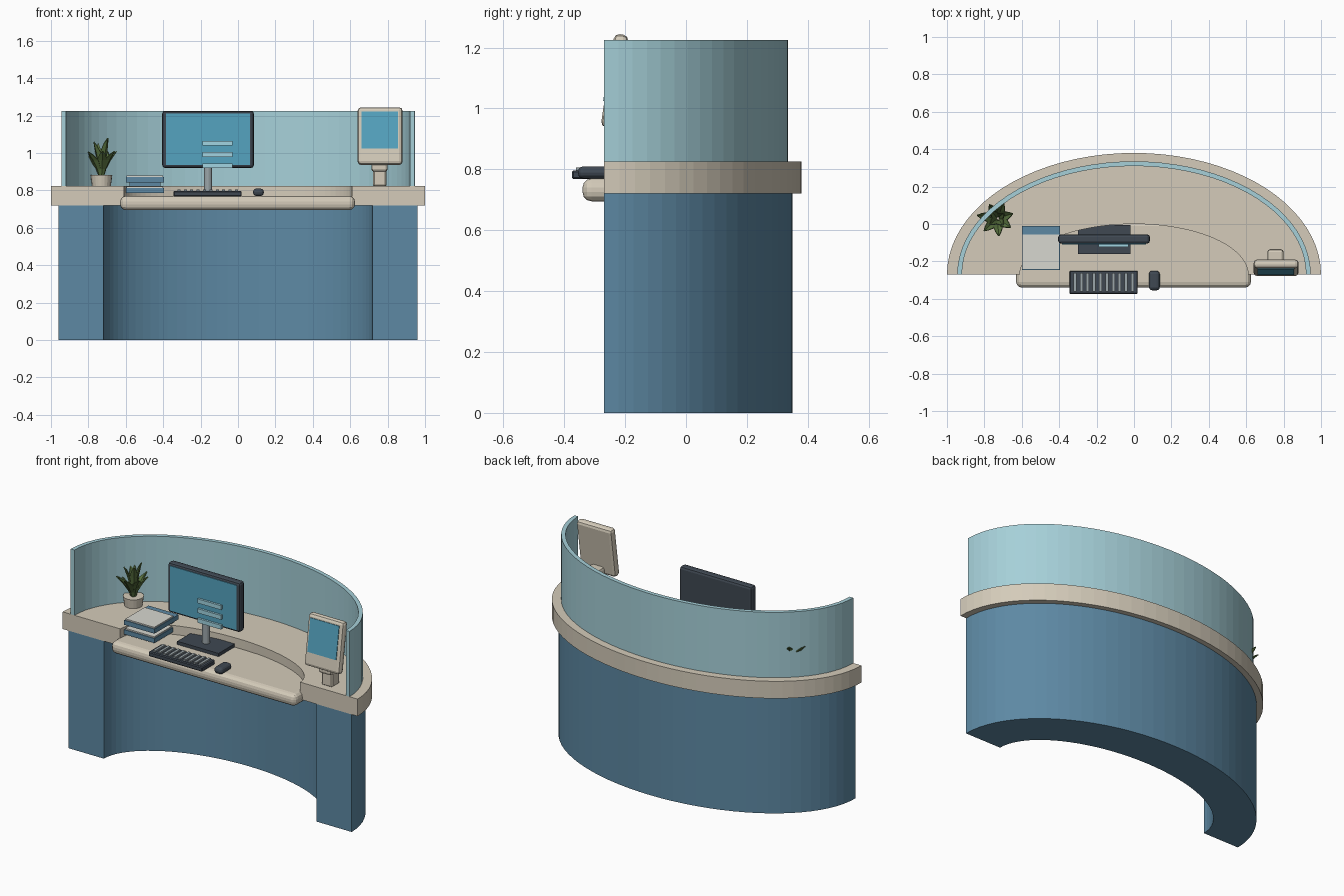
import bpy, bmesh, math, random
from mathutils import Matrix, Vector

if "Cube" in bpy.data.objects:
    bpy.data.objects.remove(bpy.data.objects["Cube"])

random.seed(4)


def material(name, r, g, b):
    m = bpy.data.materials.new(name)
    m.diffuse_color = (r, g, b, 1)
    m.use_nodes = True
    m.node_tree.nodes["Principled BSDF"].inputs["Base Color"].default_value = m.diffuse_color
    return m


BLUE = material("blue", 0.11, 0.25, 0.37)
GLASS = material("pale_blue", 0.38, 0.63, 0.69)
CREAM = material("cream", 0.66, 0.60, 0.49)
PAPER = material("paper", 0.68, 0.68, 0.63)
DARK = material("dark", 0.05, 0.065, 0.085)
GREY = material("grey", 0.33, 0.38, 0.40)
SCREEN = material("screen", 0.09, 0.37, 0.53)
LINE = material("screen_line", 0.36, 0.66, 0.76)
GREEN = material("green", 0.10, 0.17, 0.05)


def finish(name, bm, mat):
    bmesh.ops.recalc_face_normals(bm, faces=bm.faces)
    me = bpy.data.meshes.new(name)
    bm.to_mesh(me)
    bm.free()
    me.materials.append(mat)
    ob = bpy.data.objects.new(name, me)
    bpy.context.collection.objects.link(ob)
    return ob


def box(name, x, y, z, mat, bevel=0, seg=2, tilt=None):
    """Box from (min, max) ranges; tilt = (angle, pivot) turns it about x."""
    bm = bmesh.new()
    bmesh.ops.create_cube(bm, size=1)
    bmesh.ops.scale(bm, vec=(x[1] - x[0], y[1] - y[0], z[1] - z[0]), verts=bm.verts)
    bmesh.ops.translate(bm, vec=(sum(x) / 2, sum(y) / 2, sum(z) / 2), verts=bm.verts)
    if bevel:
        bmesh.ops.bevel(bm, geom=bm.edges[:], offset=bevel, segments=seg,
                        profile=0.5, affect='EDGES')
    if tilt:
        bmesh.ops.rotate(bm, cent=tilt[1], matrix=Matrix.Rotation(tilt[0], 3, 'X'),
                         verts=bm.verts)
    return finish(name, bm, mat)


def cylinder(name, loc, r1, r2, depth, mat, sides=16):
    bm = bmesh.new()
    bmesh.ops.create_cone(bm, cap_ends=True, segments=sides, radius1=r1, radius2=r2,
                          depth=depth, matrix=Matrix.Translation(loc))
    return finish(name, bm, mat)


def half_ring(name, outer, inner, z, mat, n=40):
    """Half-elliptical wall, open to the front at y = -0.27."""
    bm = bmesh.new()
    rows = []
    for i in range(n + 1):
        a = math.pi * i / n
        rows.append([bm.verts.new((r[0] * math.cos(a), -0.27 + r[1] * math.sin(a), h))
                     for r, h in ((outer, z[0]), (outer, z[1]), (inner, z[1]), (inner, z[0]))])
    for p, q in zip(rows, rows[1:]):
        for k in range(4):
            bm.faces.new((p[k], p[(k + 1) % 4], q[(k + 1) % 4], q[k]))
    bm.faces.new(rows[0])
    bm.faces.new(rows[-1])
    return finish(name, bm, mat)


# Curved desk body, counter and screen wall
half_ring("desk_base", (0.96, 0.62), (0.72, 0.38), (0, 0.72), BLUE)
half_ring("counter", (1.0, 0.65), (0.61, 0.27), (0.72, 0.825), CREAM)
half_ring("screen_wall", (0.945, 0.605), (0.92, 0.58), (0.825, 1.225), GLASS)

# Lower work surface with rounded lip
box("work_surface", (-0.63, 0.625), (-0.34, 0.02), (0.695, 0.77), CREAM, 0.03, 3)

# Monitor
box("monitor_frame", (-0.405, 0.085), (-0.105, -0.055), (0.92, 1.225), DARK, 0.015)
box("monitor_screen", (-0.385, 0.065), (-0.109, -0.10), (0.935, 1.21), SCREEN)
for z in (0.932, 0.992, 1.052):
    box("screen_bar", (-0.19, -0.03), (-0.122, -0.104), (z - 0.013, z + 0.013), LINE)
cylinder("monitor_stem", (-0.16, -0.08, 0.86), 0.022, 0.022, 0.16, GREY)
box("monitor_foot", (-0.30, -0.02), (-0.16, -0.005), (0.768, 0.79), DARK)

# Keyboard and mouse
box("keyboard", (-0.345, 0.02), (-0.375, -0.25), (0.768, 0.797), DARK, 0.005, 1)
for i in range(10):
    x = -0.316 + i * 0.0342
    box("key_column", (x - 0.008, x + 0.008), (-0.362, -0.263), (0.795, 0.806), GREY)
box("mouse", (0.08, 0.138), (-0.355, -0.25), (0.77, 0.81), DARK, 0.018, 3)

# Two stacked document trays with paper
for z in (0.785, 0.843):
    box("document_tray", (-0.60, -0.395), (-0.245, -0.01), (z, z + 0.028), BLUE)
    box("paper_stack", (-0.595, -0.40), (-0.24, -0.055), (z + 0.026, z + 0.036), PAPER)
box("tray_support", (-0.58, -0.415), (-0.06, -0.02), (0.768, 0.845), BLUE)

# Tilted display terminal
tilt = (-math.radians(8.5), (0.76, -0.235, 1.09))
box("terminal_body", (0.64, 0.88), (-0.258, -0.21), (0.935, 1.245), CREAM, 0.018, 2, tilt)
box("terminal_screen", (0.66, 0.855), (-0.262, -0.25), (1.02, 1.22), SCREEN, 0, 2, tilt)
box("terminal_neck", (0.713, 0.80), (-0.245, -0.135), (0.90, 0.985), CREAM, 0.015)
box("terminal_post", (0.722, 0.795), (-0.225, -0.15), (0.82, 0.925), CREAM, 0.008, 1)

# Potted plant
cylinder("plant_pot", (-0.73, 0.03, 0.852), 0.05, 0.058, 0.06, CREAM, 20)


def leaf(name, angle, lean, length, width):
    """Folded, outward-curving blade."""
    bm = bmesh.new()
    stations = ((0, 0.15), (0.3, 0.55), (0.65, 1.0), (0.88, 0.55), (1, 0.05))
    rows = []
    for t, w in stations:
        out = 0.008 + length * math.sin(lean) * t ** 1.4
        up = length * math.cos(lean) * (t - 0.1 * t * t)
        h = w * width / 2
        rows.append([bm.verts.new((out - abs(s) * h * 0.5, s * h, up)) for s in (-1, 0, 1)])
    for p, q in zip(rows, rows[1:]):
        for k in (0, 1):
            bm.faces.new((p[k], p[k + 1], q[k + 1], q[k]))
    bmesh.ops.transform(bm, verts=bm.verts, matrix=Matrix.Translation(Vector((-0.73, 0.03, 0.87)))
                        @ Matrix.Rotation(angle, 4, 'Z'))
    ob = finish(name, bm, GREEN)
    mod = ob.modifiers.new("thickness", 'SOLIDIFY')
    mod.thickness = 0.005


for i in range(7):
    leaf("outer_leaf", i * math.tau / 7 + 0.3, random.uniform(0.42, 0.55),
         random.uniform(0.17, 0.20), 0.05)
for i in range(4):
    leaf("inner_leaf", i * math.tau / 4 + 0.7, random.uniform(0.12, 0.25),
         random.uniform(0.21, 0.24), 0.045)
